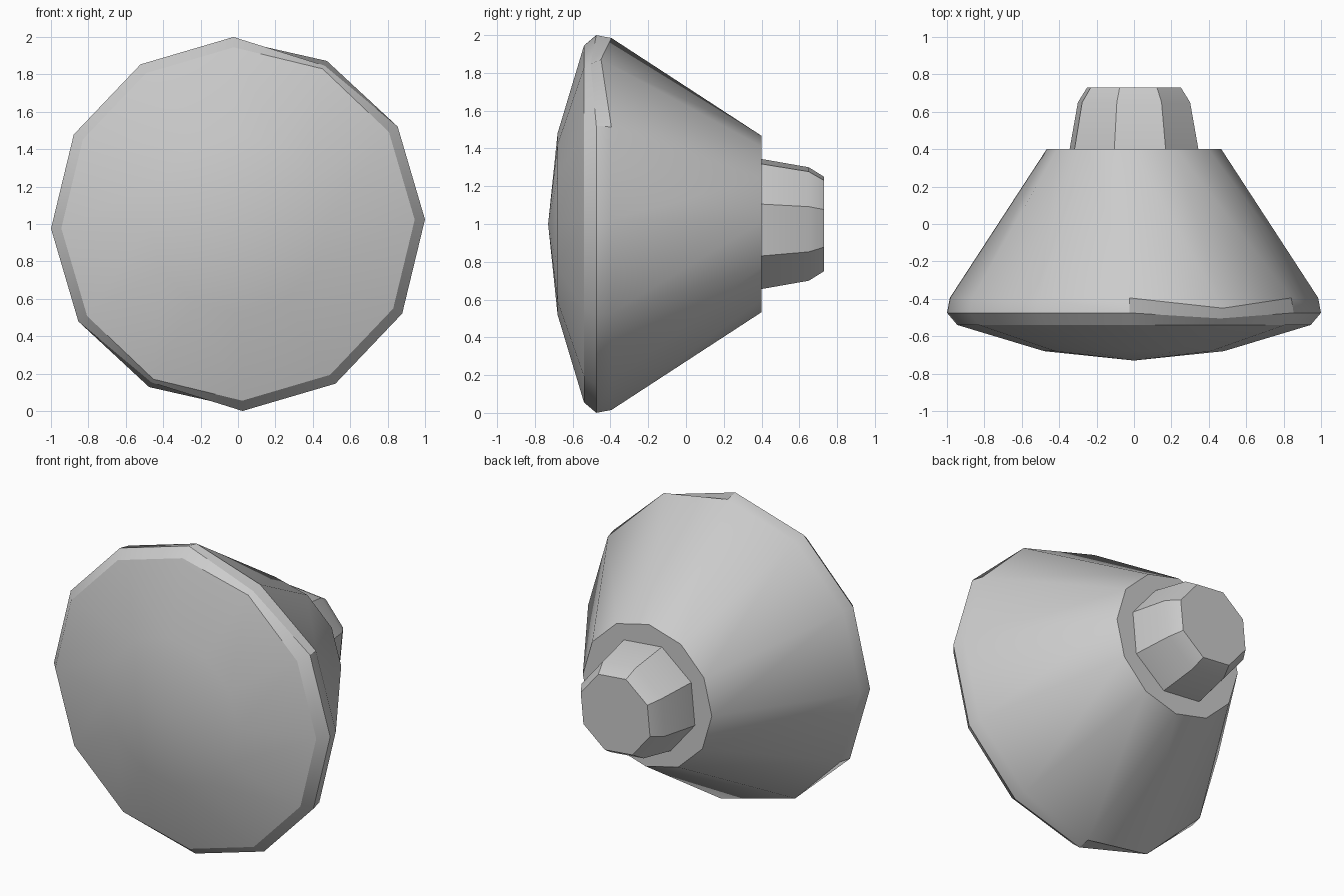
import bpy
import bmesh
from math import cos, sin, radians

cube = bpy.data.objects.get("Cube")
if cube:
    bpy.data.objects.remove(cube, do_unlink=True)

grey = bpy.data.materials.new("plain grey")
grey.use_nodes = True
grey.diffuse_color = (0.6, 0.6, 0.6, 1)
grey.node_tree.nodes["Principled BSDF"].inputs["Base Color"].default_value = (0.6, 0.6, 0.6, 1)


def lathe(name, profile, sides, start, dents=None, tip=None):
    """Revolve (radius, y) rings about the y axis at z = 1, front to back."""
    bm = bmesh.new()
    rings = []
    for i, station in enumerate(profile):
        ring = []
        for k in range(sides):
            r, y = (dents or {}).get((i, k), station)
            a = radians(start + 360 * k / sides)
            ring.append(bm.verts.new((r * cos(a), y, 1 + r * sin(a))))
        rings.append(ring)
    for a, b in zip(rings, rings[1:]):
        for k in range(sides):
            n = (k + 1) % sides
            bm.faces.new((a[k], a[n], b[n], b[k]))
    # Front closes in a shallow point or a flat cap, back in a flat cap
    if tip is None:
        bm.faces.new(rings[0])
    else:
        point = bm.verts.new((0, tip, 1))
        for k in range(sides):
            bm.faces.new((point, rings[0][(k + 1) % sides], rings[0][k]))
    bm.faces.new(rings[-1])
    bmesh.ops.recalc_face_normals(bm, faces=bm.faces)
    mesh = bpy.data.meshes.new(name)
    bm.to_mesh(mesh)
    bm.free()
    mesh.materials.append(grey)
    obj = bpy.data.objects.new(name, mesh)
    bpy.context.collection.objects.link(obj)
    bpy.ops.object.select_all(action="DESELECT")
    obj.select_set(True)
    bpy.context.view_layer.objects.active = obj
    bpy.ops.object.shade_smooth_by_angle(angle=radians(30))
    return obj


# Wide cone with a shallow domed face, its rim nicked on two opposite corners
nicks = {}
for corner in (2, 8):
    nicks[2, corner] = (0.965, -0.505)
    nicks[3, corner] = (0.993, -0.45)
lathe("cone_body",
      [(0.48, -0.68), (0.945, -0.54), (1.0, -0.475), (0.985, -0.395), (0.467, 0.4)],
      12, 1.4, nicks, tip=-0.73)

# Eight-sided tapered stub on the back
lathe("rear_stub", [(0.36, 0.4), (0.314, 0.65), (0.262, 0.73)], 8, 17)
